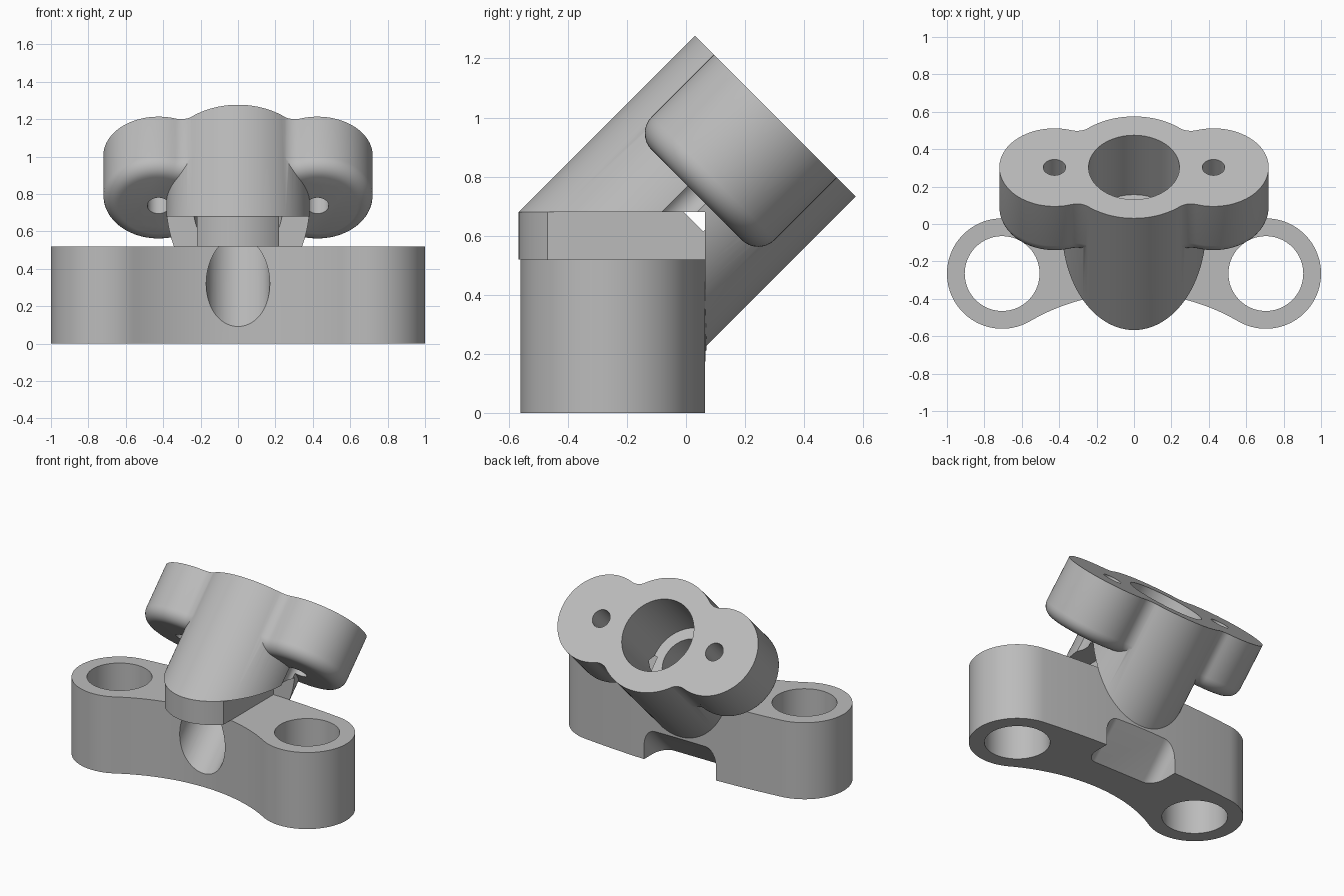
import bpy, bmesh
from math import atan2, cos, sin, pi, radians, sqrt
from mathutils import Matrix

cube = bpy.data.objects.get("Cube")
if cube:
    bpy.data.objects.remove(cube)

grey = bpy.data.materials.new("plain grey")
grey.use_nodes = True
COLOUR = (0.5, 0.5, 0.5, 1)
grey.diffuse_color = COLOUR
grey.node_tree.nodes["Principled BSDF"].inputs["Base Color"].default_value = COLOUR

# Tilted frame: local z runs along the barrel axis
TILT = Matrix.Translation((0, -0.351, 0.351)) @ Matrix.Rotation(radians(-45), 4, 'X')
FLAT = Matrix.Identity(4)


def arc(cx, cy, rx, a0, a1, n, ry=None):
    ry = ry or rx
    angles = [a0 + (a1 - a0) * i / n for i in range(n + 1)]
    return [(cx + rx * cos(a), cy + ry * sin(a)) for a in angles]


def circle(cx, cy, rx, ry=None, n=96):
    return arc(cx, cy, rx, 0, 2 * pi, n, ry)[:-1]


def rectangle(x0, x1, y0, y1):
    return [(x0, y0), (x1, y0), (x1, y1), (x0, y1)]


def loft(name, rings, frame=FLAT):
    """Solid through stacked outlines, each given as (points, height)."""
    bm = bmesh.new()
    loops = [[bm.verts.new((x, y, z)) for x, y in pts] for pts, z in rings]
    for low, high in zip(loops, loops[1:]):
        n = len(low)
        for i in range(n):
            j = (i + 1) % n
            bm.faces.new((low[i], low[j], high[j], high[i]))
    bm.faces.new(loops[0][::-1])
    bm.faces.new(loops[-1])
    bmesh.ops.recalc_face_normals(bm, faces=bm.faces)
    bm.transform(frame)
    mesh = bpy.data.meshes.new(name)
    bm.to_mesh(mesh)
    bm.free()
    mesh.materials.append(grey)
    ob = bpy.data.objects.new(name, mesh)
    bpy.context.collection.objects.link(ob)
    return ob


def prism(name, pts, z0, z1, frame=FLAT):
    return loft(name, [(pts, z0), (pts, z1)], frame)


def combine(target, tool, operation):
    tool.hide_render = True
    mod = target.modifiers.new(operation, 'BOOLEAN')
    mod.operation = operation
    mod.solver = 'EXACT'
    mod.object = tool
    bpy.context.view_layer.objects.active = target
    bpy.ops.object.modifier_apply(modifier=mod.name)


def mirrored(top, bottom):
    """Close an outline from its top and bottom quarters, each from +x to the middle."""
    return (top + [(-x, y) for x, y in top[-2::-1]]
            + [(-x, -y) for x, y in bottom[1:]]
            + [(x, -y) for x, y in bottom[-2:0:-1]])


# Base: two bosses joined by a web, hollowed at the front
BOSS_X, BOSS_Y, BOSS_R, BASE_H = 0.705, -0.265, 0.295, 0.52
front_r, front_c = 1.108, 1.213
back_r, back_c = 6.525, -6.19
t = atan2(front_c, -BOSS_X)
front = (arc(BOSS_X, 0, BOSS_R, 0, t, 32)
         + arc(0, front_c, front_r, t + pi, 1.5 * pi, 24)[1:])
t = atan2(-back_c, BOSS_X)
back = (arc(BOSS_X, 0, BOSS_R, 0, t, 24)
        + arc(0, back_c, back_r, t, pi / 2, 8)[1:])
base = prism("base", mirrored(back, front), 0, BASE_H, Matrix.Translation((0, BOSS_Y, 0)))

# Collar: narrow pad between the base and the barrel
AXIS_Y, COLLAR_TOP, BACK_Y = -0.0225, 0.68, 0.065
BARREL_R, FACE = 0.385, 0.9246
collar = prism("collar", circle(0, AXIS_Y, BARREL_R, BARREL_R * sqrt(2)), 0.52, COLLAR_TOP)
collar_limit = prism("collar_limit", rectangle(-0.22, 0.22, -1, BACK_Y), 0, 1)
combine(collar, collar_limit, 'INTERSECT')

# Barrel, cut away to sit on the collar and against the back of the base
head = prism("barrel_and_flange", circle(0, 0, BARREL_R), 0, FACE, TILT)
seat = prism("seat_cutter", rectangle(-1, 1, -2, BACK_Y), -1, COLLAR_TOP)
combine(head, seat, 'DIFFERENCE')

# Flange: two ears blended into the barrel, rounded underneath
EAR_X, EAR_R, BLEND, ROUND = 0.425, 0.295, 0.1, 0.08
MID_R = BARREL_R - 0.001
FLANGE_LOW = 0.547
blend_x = (EAR_X**2 + (MID_R + BLEND)**2 - (EAR_R + BLEND)**2) / (2 * EAR_X)
blend_y = sqrt((MID_R + BLEND)**2 - blend_x**2)


def flange_outline(inset):
    ear = atan2(blend_y, blend_x - EAR_X)
    mid = atan2(blend_y, blend_x)
    quarter = (arc(EAR_X, 0, EAR_R - inset, 0, ear, 28)
               + arc(blend_x, blend_y, BLEND + inset, ear + pi, mid + pi, 10)[1:]
               + arc(0, 0, MID_R - inset, mid, pi / 2, 12)[1:])
    return mirrored(quarter, quarter)


rings = []
for i in range(9):
    a = pi / 2 * i / 8
    rings.append((flange_outline(ROUND * (1 - sin(a))), FLANGE_LOW + ROUND * (1 - cos(a))))
rings.append((flange_outline(0), FACE))
flange = loft("flange", rings, TILT)
combine(head, flange, 'UNION')
combine(base, collar, 'UNION')

# Stepped bore along the barrel axis
bore = prism("bore_cutter", circle(0, 0, 0.17), -1, 1.2, TILT)
counterbore = prism("counterbore_cutter", circle(0, 0, 0.243), 0.475, 1.2, TILT)
for part in (base, head):
    combine(part, bore, 'DIFFERENCE')
    combine(part, counterbore, 'DIFFERENCE')
tools = [collar, collar_limit, seat, flange, bore, counterbore]

# Holes in the bosses and in the flange ears
for side in (-1, 1):
    boss_hole = prism("boss_hole_cutter", circle(side * BOSS_X, BOSS_Y, 0.2), -1, 1)
    ear_hole = prism("ear_hole_cutter", circle(side * EAR_X, 0, 0.06, n=48), 0.1, 1.2, TILT)
    combine(base, boss_hole, 'DIFFERENCE')
    combine(head, ear_hole, 'DIFFERENCE')
    tools += [boss_hole, ear_hole]

# Sloping notch under the back of the base, with rounded inner corners
W, DEPTH, R = 0.27, 0.395, 0.08
notch_profile = (arc(W - R, DEPTH + R, R, -pi / 2, 0, 10) + [(W, 1), (-W, 1)]
                 + arc(R - W, DEPTH + R, R, pi, 1.5 * pi, 10))
notch = prism("notch_cutter", notch_profile, -1, 1, TILT)
combine(base, notch, 'DIFFERENCE')
tools.append(notch)

for tool in tools:
    bpy.data.objects.remove(tool)

# Smooth round walls, crisp edges
for part in (base, head):
    bpy.ops.object.select_all(action='DESELECT')
    part.select_set(True)
    bpy.context.view_layer.objects.active = part
    bpy.ops.object.shade_smooth_by_angle(angle=radians(30))
